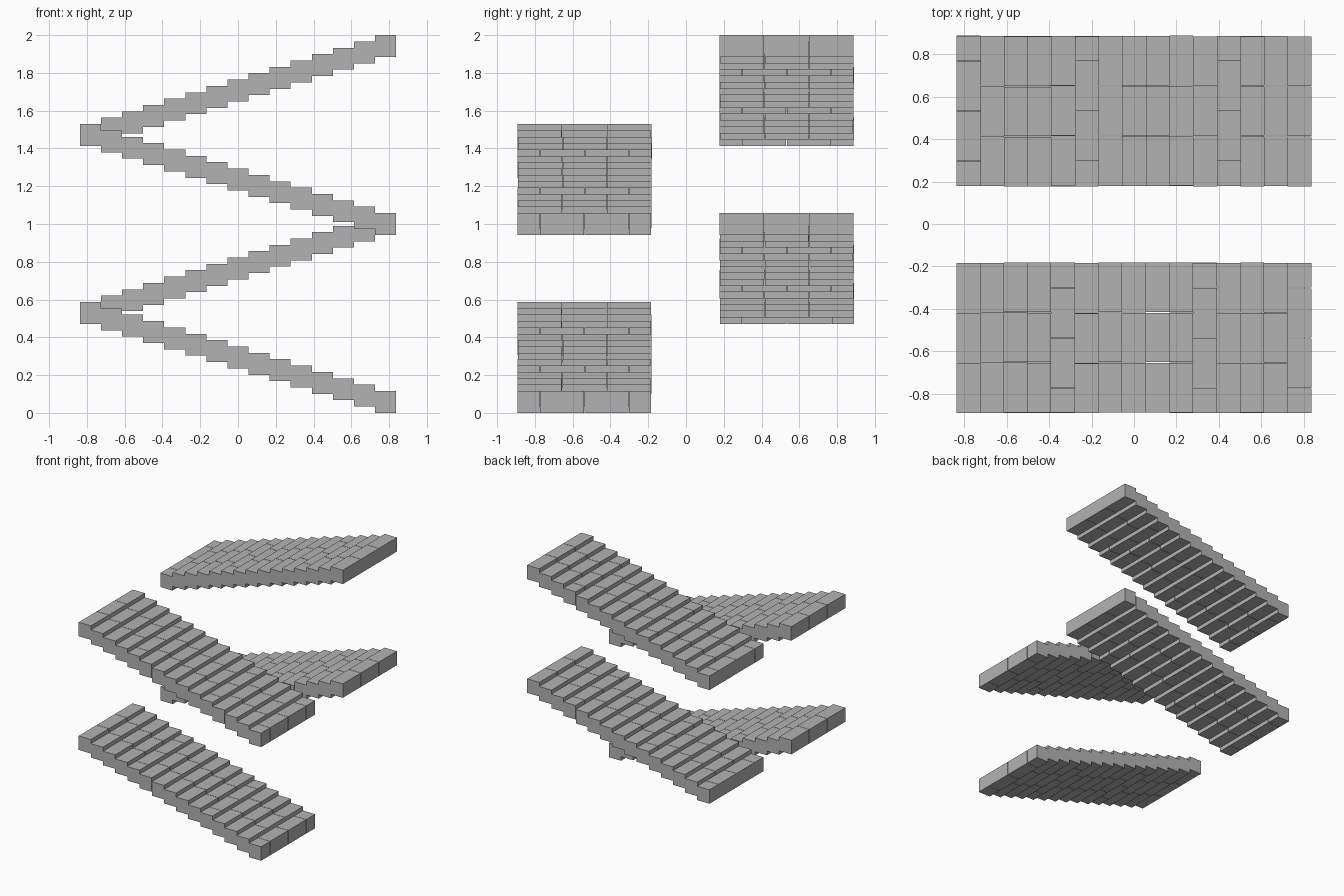
import bpy, bmesh, random
from mathutils import Matrix, Vector

random.seed(4)
if "Cube" in bpy.data.objects:
    bpy.data.objects.remove(bpy.data.objects["Cube"], do_unlink=True)

STEPS = 15
HALF_X = 0.837
TREAD = 2 * HALF_X / STEPS
RISE = 0.471 / (STEPS - 1)
THICK = 0.587 - 0.471
DEPTH = 0.708
GAP = 0.003

stone = bpy.data.materials.new("grey stone")
stone.use_nodes = True
colour = (0.45, 0.45, 0.45, 1)
stone.diffuse_color = colour
stone.node_tree.nodes["Principled BSDF"].inputs["Base Color"].default_value = colour


def add_block(bm, low, high):
    low, high = Vector(low), Vector(high)
    place = Matrix.Translation((low + high) / 2) @ Matrix.Diagonal((*(high - low), 1))
    bmesh.ops.create_cube(bm, size=1, matrix=place)


def flight(name, base_z, y_start, direction, staggered):
    """Row of overlapping slab steps, each laid from stone blocks."""
    bm = bmesh.new()
    for i in range(STEPS):
        x = -HALF_X + i * TREAD
        level = i if direction > 0 else STEPS - 1 - i
        z = base_z + level * RISE
        # Staggered courses start and end with a half block
        cuts = (0, 1, 3, 5, 6) if i in staggered else (0, 2, 4, 6)
        shift = random.uniform(-0.002, 0.002)
        for a, b in zip(cuts, cuts[1:]):
            y0 = y_start + shift + DEPTH * a / 6 + (GAP / 2 if a else 0)
            y1 = y_start + shift + DEPTH * b / 6 - (GAP / 2 if b < 6 else 0)
            add_block(bm, (x, y0, z), (x + TREAD, y1, z + THICK))
    mesh = bpy.data.meshes.new(name)
    bm.to_mesh(mesh)
    bm.free()
    mesh.materials.append(stone)
    bpy.context.collection.objects.link(bpy.data.objects.new(name, mesh))


# Front flights climb to the right side, back flights return to the left
for n, storey in enumerate(("lower", "upper")):
    z = n * 0.942
    flight(storey + "_front_flight", z, -0.891, -1, (4, 10, 14))
    flight(storey + "_back_flight", z + 0.471, 0.179, 1, (0, 5, 11))
